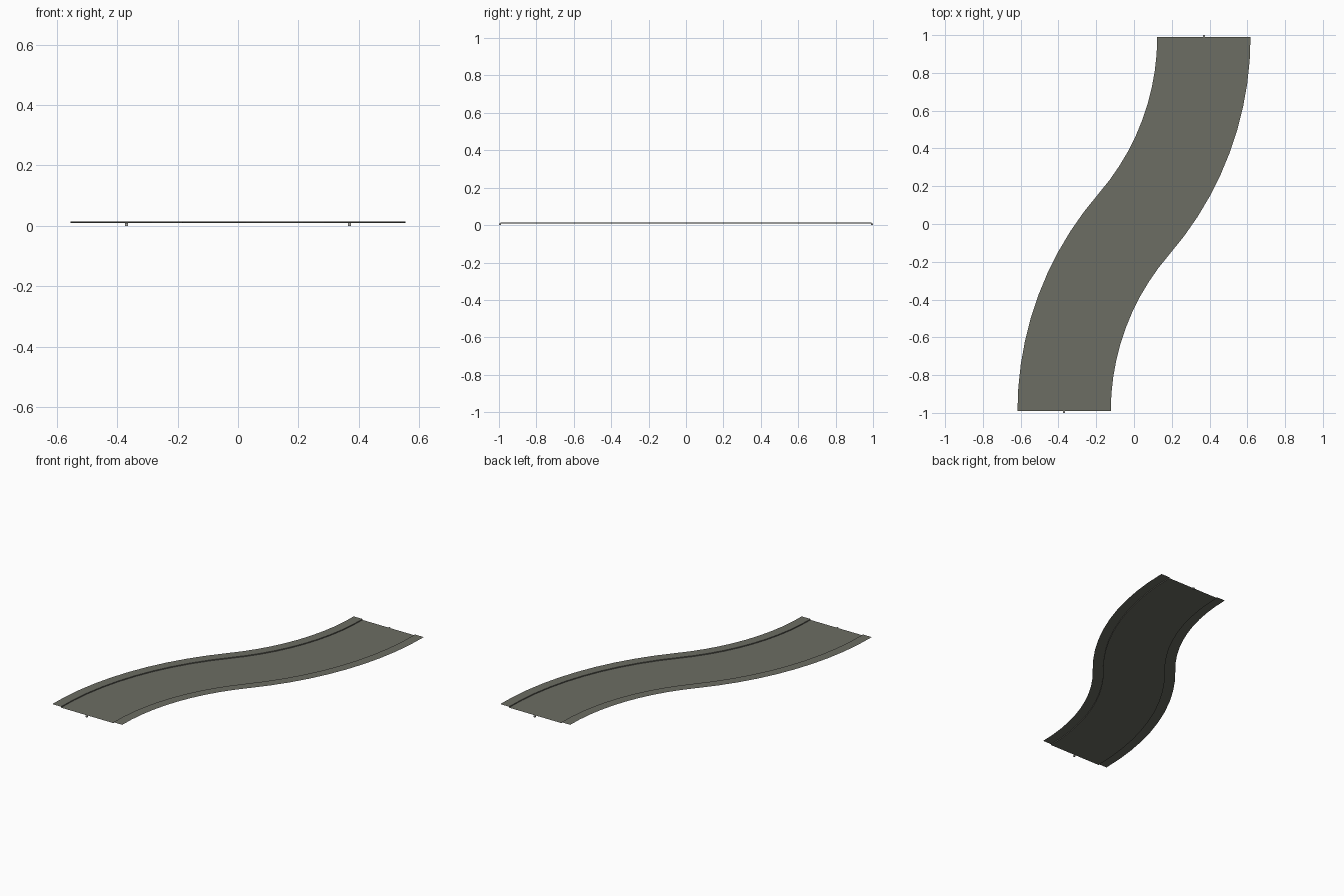
import bpy, bmesh, math

if "Cube" in bpy.data.objects:
    bpy.data.objects.remove(bpy.data.objects["Cube"])

SEG = 10                      # segments per arc
END_X, END_Y = 0.37, 0.991    # centre of the road's ends
Z_ROAD, Z_WALK = 0.009, 0.015
HALF_ROAD, HALF_ALL = 0.185, 0.247


def material(name, rgb):
    m = bpy.data.materials.new(name)
    m.diffuse_color = (*rgb, 1)
    m.use_nodes = True
    m.node_tree.nodes["Principled BSDF"].inputs["Base Color"].default_value = m.diffuse_color
    return m


asphalt = material("warm_grey_asphalt", (0.150, 0.153, 0.126))
pale = material("pale_grey", (0.40, 0.40, 0.38))

# Centre line: two equal tangent arcs, the second is the first rotated by 180 degrees
theta = 2 * math.atan(END_X / END_Y)
R = END_Y / math.sin(theta)
half = []
for i in range(SEG + 1):
    a = theta * i / SEG
    half.append(((R - END_X - R * math.cos(a), -END_Y + R * math.sin(a)),
                 (math.cos(a), -math.sin(a))))
path = half + [((-p[0], -p[1]), n) for p, n in reversed(half[:-1])]


def sweep(name, profile, mat):
    """Sweep an open (offset, z) profile along the centre line."""
    bm = bmesh.new()
    rows = [[bm.verts.new((p[0] + n[0] * o, p[1] + n[1] * o, z)) for o, z in profile]
            for p, n in path]
    for r0, r1 in zip(rows, rows[1:]):
        for j in range(len(profile) - 1):
            bm.faces.new((r0[j], r0[j + 1], r1[j + 1], r1[j]))
    me = bpy.data.meshes.new(name)
    bm.to_mesh(me)
    bm.free()
    me.materials.append(mat)
    ob = bpy.data.objects.new(name, me)
    bpy.context.collection.objects.link(ob)
    return ob


def box(name, lo, hi, mat):
    bm = bmesh.new()
    bmesh.ops.create_cube(bm, size=1)
    for v in bm.verts:
        v.co = [lo[k] + (v.co[k] + 0.5) * (hi[k] - lo[k]) for k in range(3)]
    me = bpy.data.meshes.new(name)
    bm.to_mesh(me)
    bm.free()
    me.materials.append(mat)
    bpy.context.collection.objects.link(bpy.data.objects.new(name, me))


# Road surface, and raised side strips with a kerb face each
sweep("road_surface", [(-HALF_ROAD, Z_ROAD), (HALF_ROAD, Z_ROAD)], asphalt)
sweep("left_side_strip", [(-HALF_ALL, Z_WALK), (-HALF_ROAD, Z_WALK), (-HALF_ROAD, Z_ROAD)], asphalt)
sweep("right_side_strip", [(HALF_ROAD, Z_ROAD), (HALF_ROAD, Z_WALK), (HALF_ALL, Z_WALK)], asphalt)

# Small connector nub below the middle of each end
for s, label in ((-1, "front"), (1, "back")):
    ys = sorted((s * 0.99, s * 1.0))
    box(label + "_connector_nub", (s * END_X - 0.005, ys[0], 0),
        (s * END_X + 0.005, ys[1], Z_ROAD), pale)
